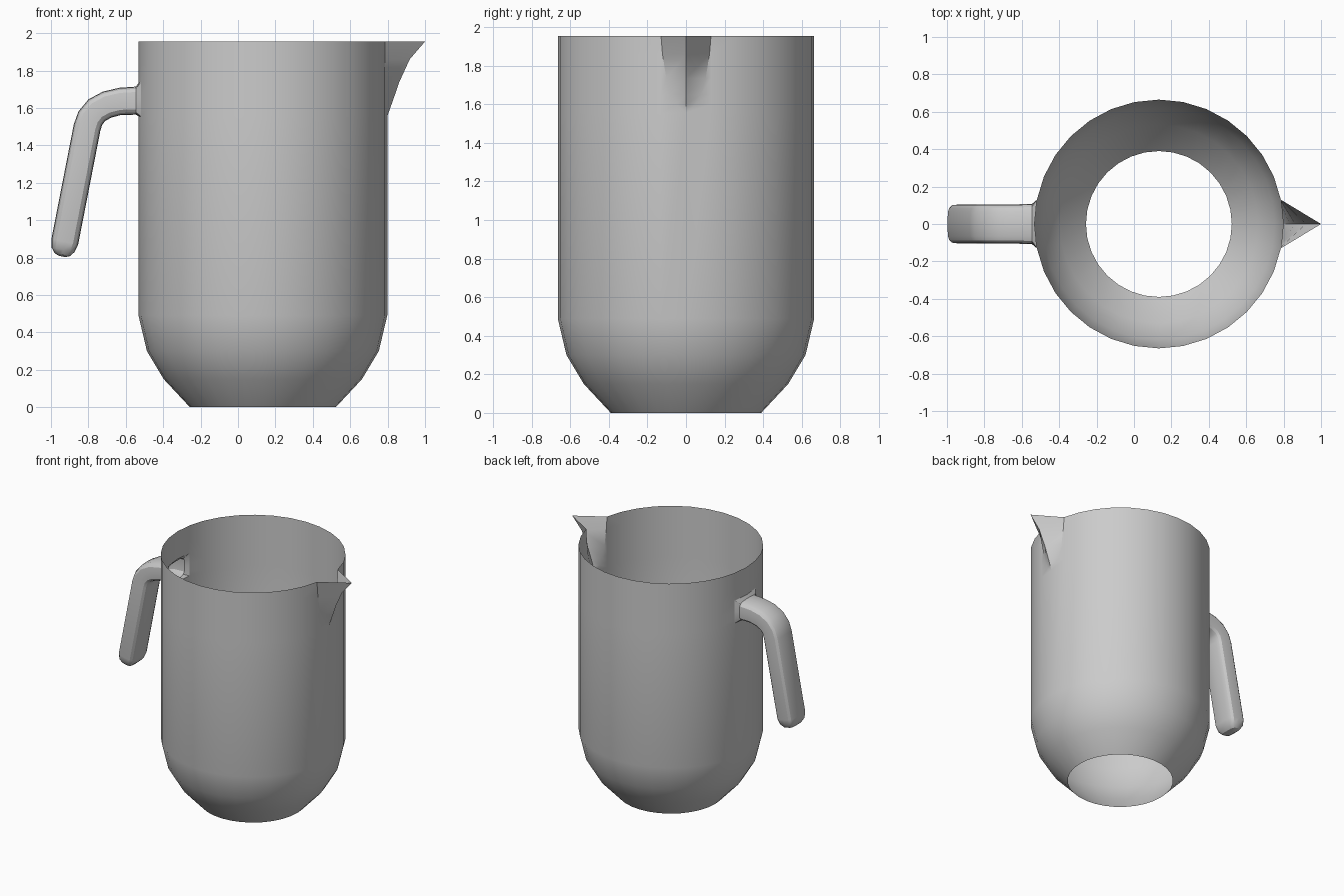
import bpy, bmesh
from math import sin, cos, pi, copysign

if "Cube" in bpy.data.objects:
    bpy.data.objects.remove(bpy.data.objects["Cube"])

CX, R, SIDES = 0.133, 0.665, 32


def make_object(name, rings, skip=(), cap_end=False):
    """Bridge closed rings of points into one smooth shaded object."""
    bm = bmesh.new()
    loops = [[bm.verts.new(p) for p in ring] for ring in rings]
    n = len(loops[0])
    for i in range(len(loops) - 1):
        for j in range(n):
            if (i, j) not in skip:
                k = (j + 1) % n
                bm.faces.new((loops[i][j], loops[i][k], loops[i + 1][k], loops[i + 1][j]))
    if cap_end:
        bm.faces.new(loops[-1])
    bmesh.ops.remove_doubles(bm, verts=bm.verts, dist=0.0005)
    bmesh.ops.recalc_face_normals(bm, faces=bm.faces)
    me = bpy.data.meshes.new(name)
    bm.to_mesh(me)
    bm.free()
    ob = bpy.data.objects.new(name, me)
    bpy.context.collection.objects.link(ob)
    bpy.ops.object.select_all(action='DESELECT')
    ob.select_set(True)
    bpy.context.view_layer.objects.active = ob
    bpy.ops.object.shade_smooth_by_angle(angle=pi / 6)
    return ob


# Jug body, open at both ends: (radius, z, spout half width, spout reach in x)
profile = [
    (0.39, 0, 0, 0), (0.53, 0.15, 0, 0), (0.62, 0.30, 0, 0), (R, 0.49, 0, 0),
    (R, 1.555, 0, 0), (R, 1.60, 0.05, 0.016), (R, 1.65, 0.077, 0.034),
    (R, 1.735, 0.102, 0.063), (R, 1.86, 0.122, 0.12), (R, 1.955, 0.1297, 0.202),
]
slope = (1 - cos(2 * pi / SIDES)) / sin(2 * pi / SIDES)
body_rings = []
for r, z, w, reach in profile:
    # The spout replaces one column by left edge, crease and right edge
    edge = CX + r - w * slope
    ring = [(edge, -w, z), (CX + r + reach, 0, z), (edge, w, z)]
    for i in range(1, SIDES):
        a = 2 * pi * i / SIDES
        ring.append((CX + r * cos(a), r * sin(a), z))
    body_rings.append(ring)
# The wall is open where the hollow handle joins
opening = {(i, j) for i in (4, 5, 6) for j in (17, 18)}
make_object("jug_body", body_rings, skip=opening)

# Handle: rounded rectangle section swept down a bent path
section = []
for k in range(16):
    a = 2 * pi * (k + 0.0) / 16
    section.append(tuple(copysign(abs(v) ** 0.5, v) if abs(v) > 1e-6 else 0.0
                         for v in (cos(a), sin(a))))
T, W = 0.073, 0.105
# (x, z, tilt of section from vertical, half thickness, half width)
path = [
    (-0.545, 1.639, 0.0, 0.075, 0.108), (-0.63, 1.635, 0.06, T, W),
    (-0.70, 1.618, 0.32, T, W), (-0.755, 1.588, 0.65, T, W),
    (-0.79, 1.545, 1.05, T, W), (-0.807, 1.495, 1.33, T, W),
    (-0.926, 0.885, 1.38, T, W), (-0.935, 0.842, 1.38, T * 0.86, W * 0.9),
    (-0.939, 0.816, 1.38, T * 0.58, W * 0.7), (-0.940, 0.806, 1.38, T * 0.25, W * 0.4),
]
# First ring is squared off to meet the opening in the wall
start = []
for t, y in section:
    m = max(abs(t), abs(y))
    yy = y / m * 0.1297
    start.append((CX - R + abs(yy) * slope, yy, 1.645 + t / m * 0.09))
handle_rings = [start]
for x, z, tilt, th, hw in path:
    handle_rings.append([(x - sin(tilt) * t * th, y * hw, z + cos(tilt) * t * th)
                         for t, y in section])
make_object("handle", handle_rings, cap_end=True)
